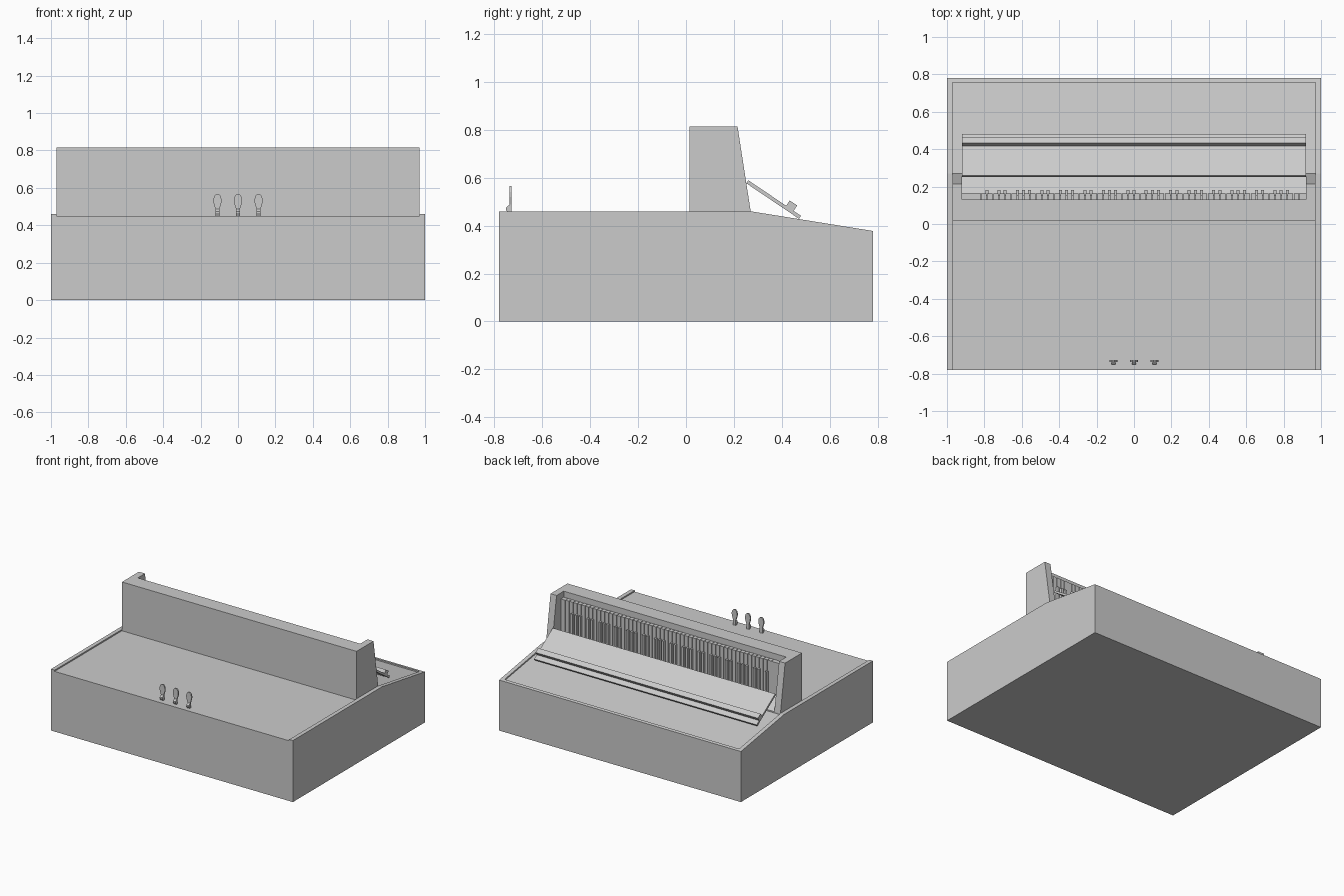
import bpy, bmesh, math

cube = bpy.data.objects.get("Cube")
if cube:
    bpy.data.objects.remove(cube)

grey = bpy.data.materials.new("plain_grey")
grey.use_nodes = True
GREY = (0.6, 0.6, 0.6, 1)
grey.diffuse_color = GREY
grey.node_tree.nodes["Principled BSDF"].inputs["Base Color"].default_value = GREY


def add_object(name, bm):
    bmesh.ops.recalc_face_normals(bm, faces=bm.faces)
    mesh = bpy.data.meshes.new(name)
    bm.to_mesh(mesh)
    bm.free()
    mesh.materials.append(grey)
    obj = bpy.data.objects.new(name, mesh)
    bpy.context.collection.objects.link(obj)
    return obj


def extrude(bm, points, offset):
    """Close a ring of 3D points into a solid along the offset."""
    face = bm.faces.new([bm.verts.new(p) for p in points])
    moved = bmesh.ops.extrude_face_region(bm, geom=[face], use_keep_orig=True)
    verts = [g for g in moved["geom"] if isinstance(g, bmesh.types.BMVert)]
    bmesh.ops.translate(bm, verts=verts, vec=offset)


def side_prism(bm, profile, x0, x1):
    extrude(bm, [(x0, y, z) for y, z in profile], (x1 - x0, 0, 0))


def prism_object(name, profile, half_width):
    bm = bmesh.new()
    side_prism(bm, profile, -half_width, half_width)
    return add_object(name, bm)


def cut(obj, cutter):
    mod = obj.modifiers.new("cut", "BOOLEAN")
    mod.operation = "DIFFERENCE"
    mod.solver = "EXACT"
    mod.object = cutter
    bpy.context.view_layer.objects.active = obj
    bpy.ops.object.modifier_apply(modifier=mod.name)
    bpy.data.objects.remove(cutter)


def rect(y0, y1, z0, z1):
    return [(y0, z0), (y1, z0), (y1, z1), (y0, z1)]


# Main case with a shallow recessed panel inside a thin rim
case = prism_object("case", [(-0.78, 0), (0.78, 0), (0.78, 0.378),
                             (0.27, 0.46), (-0.78, 0.46)], 1)
cut(case, prism_object("case_cutter", [(-0.9, 0.45), (0.27, 0.45), (0.757, 0.372),
                                       (0.757, 0.6), (-0.9, 0.6)], 0.97))

# Key bed with end cheeks, hollowed to leave the sloped fall behind the keys
bed = prism_object("key_bed", [(0.015, 0.445), (0.27, 0.445), (0.27, 0.46),
                               (0.215, 0.815), (0.015, 0.815)], 0.97)
cut(bed, prism_object("bed_cutter", [(0.13, 0.9), (0.13, 0.53), (0.165, 0.53),
                                     (0.3, 0.44), (0.3, 0.9)], 0.92))

# Keyboard: white keys, black keys and end blocks
KEY_START, KEY_END, COUNT = -0.82, 0.885, 52
pitch = (KEY_END - KEY_START) / COUNT
white, black = bmesh.new(), bmesh.new()
for i in range(COUNT):
    x = KEY_START + i * pitch
    side_prism(white, rect(0.13, 0.163, 0.53, 0.77), x + 0.002, x + pitch - 0.002)
    if i % 7 in (0, 2, 3, 5, 6) and i < COUNT - 1:
        side_prism(black, rect(0.15, 0.182, 0.53, 0.69),
                   x + pitch - 0.008, x + pitch + 0.008)
add_object("white_keys", white)
add_object("black_keys", black)
blocks = bmesh.new()
side_prism(blocks, rect(0.13, 0.165, 0.53, 0.77), -0.92, KEY_START)
side_prism(blocks, rect(0.13, 0.165, 0.53, 0.77), KEY_END, 0.92)
add_object("key_end_blocks", blocks)

# Tilted music rest and its ledge
TILT = math.radians(34)


def tilted(along0, along1, up0, up1):
    c, s = math.cos(TILT), math.sin(TILT)
    return [(0.252 + a * c + u * s, 0.577 - a * s + u * c)
            for a, u in rect(along0, along1, up0, up1)]


prism_object("music_rest", tilted(0, 0.265, 0, 0.015), 0.92)
prism_object("rest_ledge", tilted(0.19, 0.228, 0.015, 0.042), 0.92)

# Three spoon-shaped pedals
spoon = [(0.011, 0.445), (0.011, 0.488), (0.021, 0.52), (0.022, 0.54),
         (0.016, 0.558), (0.007, 0.566)]
outline = spoon + [(-x, z) for x, z in reversed(spoon)]
for side, cx in (("right", -0.11), ("middle", 0), ("left", 0.11)):
    bm = bmesh.new()
    extrude(bm, [(cx + x, -0.738, z) for x, z in outline], (0, 0.01, 0))
    side_prism(bm, [(-0.738, 0.445), (-0.738, 0.487), (-0.752, 0.475), (-0.752, 0.467),
                    (-0.74, 0.445)], cx - 0.011, cx + 0.011)
    add_object(side + "_pedal", bm)
